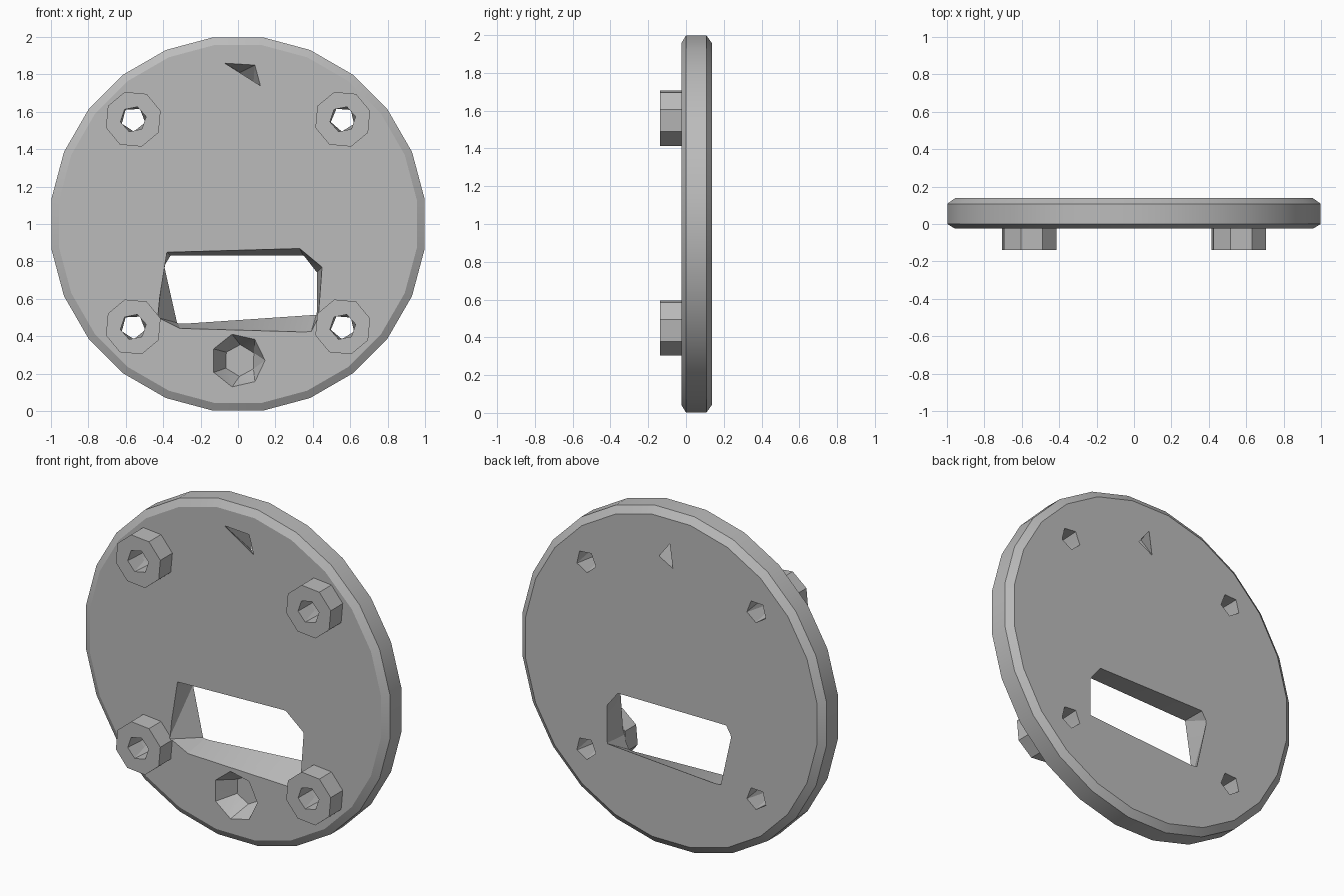
import bpy, bmesh, math

old = bpy.data.objects.get("Cube")
if old:
    bpy.data.objects.remove(old, do_unlink=True)

FRONT, BACK, TIP = -0.025, 0.138, -0.138

grey = bpy.data.materials.new("plain grey")
grey.use_nodes = True
colour = (0.5, 0.5, 0.5, 1)
grey.diffuse_color = colour
grey.node_tree.nodes["Principled BSDF"].inputs["Base Color"].default_value = colour


def ngon(x, z, radius, sides, turn=0.0):
    """Corners of a regular polygon facing the front."""
    return [(x + radius * math.cos(turn + math.tau * i / sides),
             z + radius * math.sin(turn + math.tau * i / sides)) for i in range(sides)]


def hull(name, rings):
    """Convex solid through a list of (y, outline) sections."""
    bm = bmesh.new()
    for y, outline in rings:
        for x, z in outline:
            bm.verts.new((x, y, z))
    bmesh.ops.convex_hull(bm, input=bm.verts[:])
    bmesh.ops.dissolve_limit(bm, angle_limit=0.01, verts=bm.verts[:], edges=bm.edges[:])
    bmesh.ops.recalc_face_normals(bm, faces=bm.faces[:])
    mesh = bpy.data.meshes.new(name)
    bm.to_mesh(mesh)
    bm.free()
    mesh.materials.append(grey)
    obj = bpy.data.objects.new(name, mesh)
    bpy.context.collection.objects.link(obj)
    return obj


def cut(target, cutter):
    """Subtract a hidden cutter and apply the result."""
    mod = target.modifiers.new("cut", 'BOOLEAN')
    mod.operation = 'DIFFERENCE'
    mod.solver = 'EXACT'
    mod.object = cutter
    bpy.context.view_layer.objects.active = target
    bpy.ops.object.modifier_apply(modifier=mod.name)


cutters = []


def make_cutter(name, rings):
    obj = hull(name, rings)
    obj.hide_render = True
    cutters.append(obj)
    return obj


# Round plate with chamfered rims
turn = math.pi / 24
plate = hull("plate", [(FRONT, ngon(0, 1, 0.965, 24, turn)),
                       (FRONT + 0.025, ngon(0, 1, 1.007, 24, turn)),
                       (BACK - 0.03, ngon(0, 1, 1.007, 24, turn)),
                       (BACK, ngon(0, 1, 0.965, 24, turn))])

# Window with clipped corners, flaring towards the front
window_front = [(-0.38, 0.85), (0.33, 0.87), (0.45, 0.77), (0.43, 0.5),
                (0.39, 0.42), (-0.31, 0.44), (-0.43, 0.5), (-0.42, 0.6)]
window_back = [(-0.36, 0.83), (-0.39, 0.78), (-0.32, 0.47),
               (0.42, 0.52), (0.42, 0.74), (0.35, 0.83)]
cut(plate, make_cutter("window_cutter", [(FRONT - 0.01, window_front), (BACK + 0.01, window_back)]))

# Slanted triangular slot near the top
cut(plate, make_cutter("slot_cutter", [
    (FRONT - 0.001, [(-0.07, 1.86), (0.09, 1.85), (0.12, 1.74)]),
    (BACK + 0.001, [(0.01, 1.81), (0.08, 1.72), (-0.01, 1.67)])]))

# Blind countersink below the window
cut(plate, make_cutter("countersink_cutter", [
    (FRONT - 0.001, ngon(0, 0.27, 0.145, 7, 0.9)),
    (FRONT + 0.11, ngon(0.01, 0.27, 0.085, 6, 0.5))]))

# Four octagonal standoffs with holes running through the plate
for height, z in (("upper", 1.56), ("lower", 0.45)):
    for side, x in (("left", 0.56), ("right", -0.56)):
        label = height + "_" + side
        boss = hull(label + "_standoff", [(TIP, ngon(x, z, 0.153, 8, 0.3)),
                                          (FRONT + 0.02, ngon(x, z, 0.153, 8, 0.3))])
        hole = make_cutter(label + "_hole_cutter", [
            (TIP - 0.01, ngon(x, z, 0.07, 6, 0.2)),
            (BACK + 0.01, ngon(x, z, 0.065, 5, 0.3 + x))])
        cut(boss, hole)
        cut(plate, hole)
        # Trim the buried end beside the window
        if height == "lower":
            cut(boss, bpy.data.objects["window_cutter"])

for obj in cutters:
    bpy.data.objects.remove(obj, do_unlink=True)

# Smooth the plate rim while its chamfers and holes stay crisp
bpy.ops.object.select_all(action='DESELECT')
plate.select_set(True)
bpy.context.view_layer.objects.active = plate
bpy.ops.object.shade_smooth_by_angle(angle=math.radians(20))
